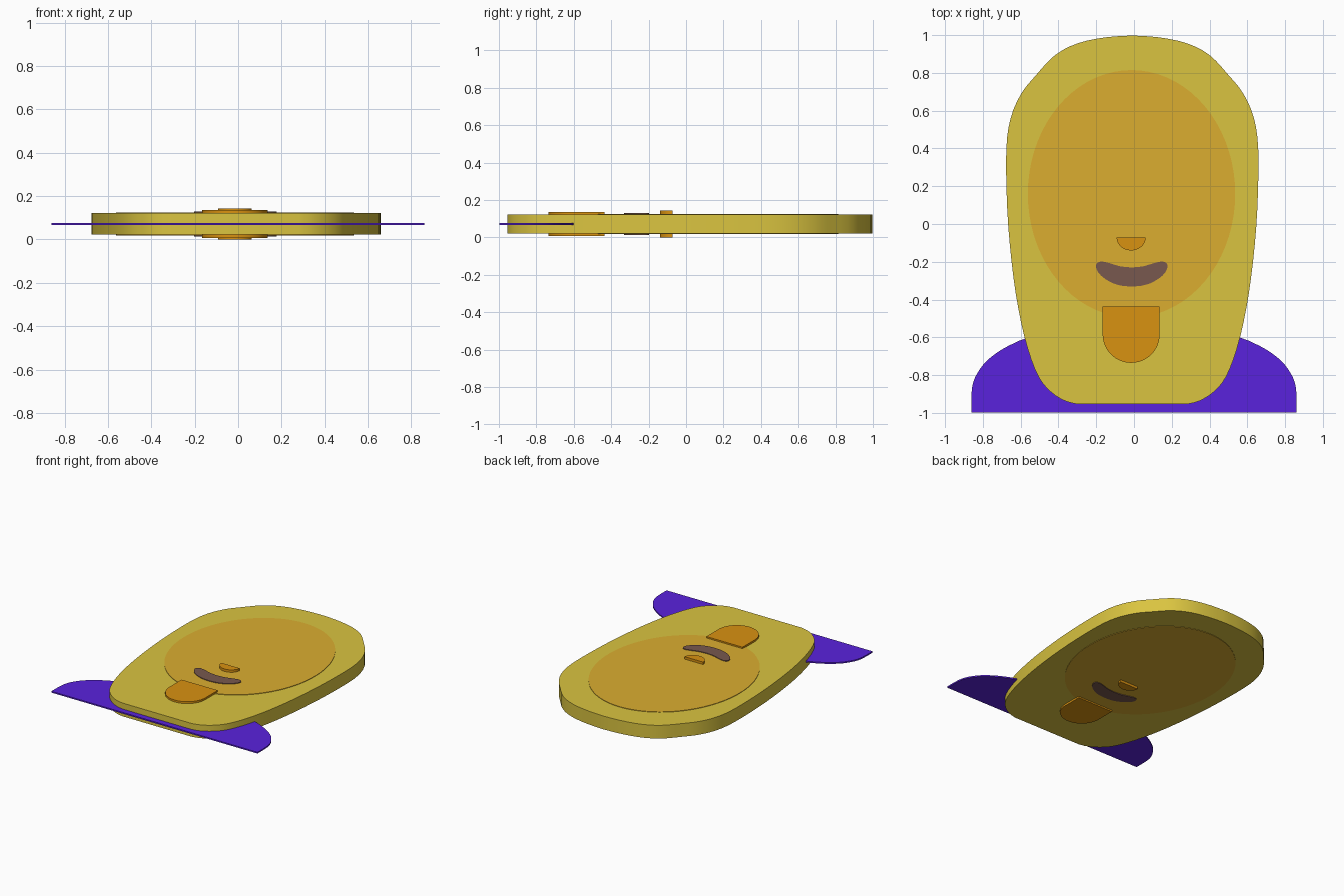
import bpy, bmesh, math

cube = bpy.data.objects.get("Cube")
if cube:
    bpy.data.objects.remove(cube, do_unlink=True)

MID_Z = 0.072  # every part is centred on this plane


def material(name, rgb):
    """Flat material from 8-bit sRGB values."""
    col = [((c / 255 + 0.055) / 1.055) ** 2.4 for c in rgb] + [1]
    mat = bpy.data.materials.new(name)
    mat.use_nodes = True
    mat.diffuse_color = col
    bsdf = next(n for n in mat.node_tree.nodes if n.type == "BSDF_PRINCIPLED")
    bsdf.inputs["Base Color"].default_value = col
    return mat


def smooth(points, steps):
    """Catmull-Rom curve through an open row of points."""
    out = []
    for i in range(len(points) - 1):
        a, b = points[max(i - 1, 0)], points[i]
        c, d = points[i + 1], points[min(i + 2, len(points) - 1)]
        for s in range(steps):
            t = s / steps
            out.append(tuple(0.5 * (2 * q + (r - p) * t
                                    + (2 * p - 5 * q + 4 * r - u) * t * t
                                    + (3 * q - p - 3 * r + u) * t ** 3)
                             for p, q, r, u in zip(a, b, c, d)))
    return out + [points[-1]]


def arc(rx, ry, cy, start, end, count):
    """Points of an ellipse arc, angles in degrees."""
    angles = [math.radians(start + (end - start) * i / count) for i in range(count + 1)]
    return [(rx * math.cos(a), cy + ry * math.sin(a)) for a in angles]


def slab(name, half, thickness, mat, cx=0.0):
    """Mirror a half outline across x and extrude it about the middle plane."""
    outline = half + [(-x, y) for x, y in reversed(half) if abs(x) > 1e-5]
    bm = bmesh.new()
    verts = [bm.verts.new((x + cx, y, MID_Z - thickness / 2)) for x, y in outline]
    face = bm.faces.new(verts)
    top = bmesh.ops.extrude_face_region(bm, geom=[face])["geom"]
    moved = [v for v in top if isinstance(v, bmesh.types.BMVert)]
    bmesh.ops.translate(bm, verts=moved, vec=(0, 0, thickness))
    bmesh.ops.recalc_face_normals(bm, faces=bm.faces)
    mesh = bpy.data.meshes.new(name)
    bm.to_mesh(mesh)
    bm.free()
    mesh.materials.append(mat)
    obj = bpy.data.objects.new(name, mesh)
    bpy.context.collection.objects.link(obj)
    bpy.ops.object.select_all(action="DESELECT")
    obj.select_set(True)
    bpy.context.view_layer.objects.active = obj
    bpy.ops.object.shade_smooth_by_angle(angle=math.radians(35))
    return obj


yellow = material("yellow", (218, 196, 64))
amber = material("amber", (219, 174, 48))
orange = material("orange", (217, 146, 17))
brown = material("brown", (120, 88, 78))
purple = material("purple", (90, 34, 220))

# Main body: rounded top, tapering to a flat lower edge
body_half = [(0, 0.998), (0.143, 0.988), (0.288, 0.957), (0.408, 0.895),
             (0.508, 0.79), (0.588, 0.69), (0.644, 0.56), (0.667, 0.39),
             (0.662, 0.08), (0.639, -0.2), (0.603, -0.45), (0.554, -0.66),
             (0.496, -0.81), (0.43, -0.89), (0.355, -0.937), (0.288, -0.954)]
slab("body", smooth(body_half, 3), 0.1, yellow, -0.009)

# Oval face patch, slightly raised on both sides
slab("face_patch", arc(0.549, 0.655, 0.16, 90, -90, 36), 0.107, amber, -0.013)

# Nose: flat on top, rounded below
slab("nose", arc(0.077, 0.069, -0.071, 0, -90, 12), 0.144, orange, -0.015)

# Smiling mouth with rounded ends
mouth_half = [(0, -0.23), (0.06, -0.224), (0.115, -0.208), (0.155, -0.199),
              (0.18, -0.204), (0.19, -0.222), (0.18, -0.252), (0.15, -0.284),
              (0.1, -0.313), (0.05, -0.327), (0, -0.331)]
slab("mouth", smooth(mouth_half, 3), 0.116, brown, -0.012)

# Chin patch: square top, round bottom
chin_half = [(0.151, -0.437)] + arc(0.151, 0.151, -0.584, 0, -90, 14)
slab("chin_patch", chin_half, 0.129, orange, -0.015)

# Thin shoulder plate passing through the body
shoulder_half = [(0, -0.55), (0.25, -0.555), (0.45, -0.572), (0.58, -0.608),
                 (0.65, -0.638), (0.715, -0.674), (0.78, -0.725), (0.822, -0.778),
                 (0.85, -0.835), (0.86, -0.9), (0.861, -0.998)]
slab("shoulder_plate", smooth(shoulder_half, 3), 0.01, purple)
